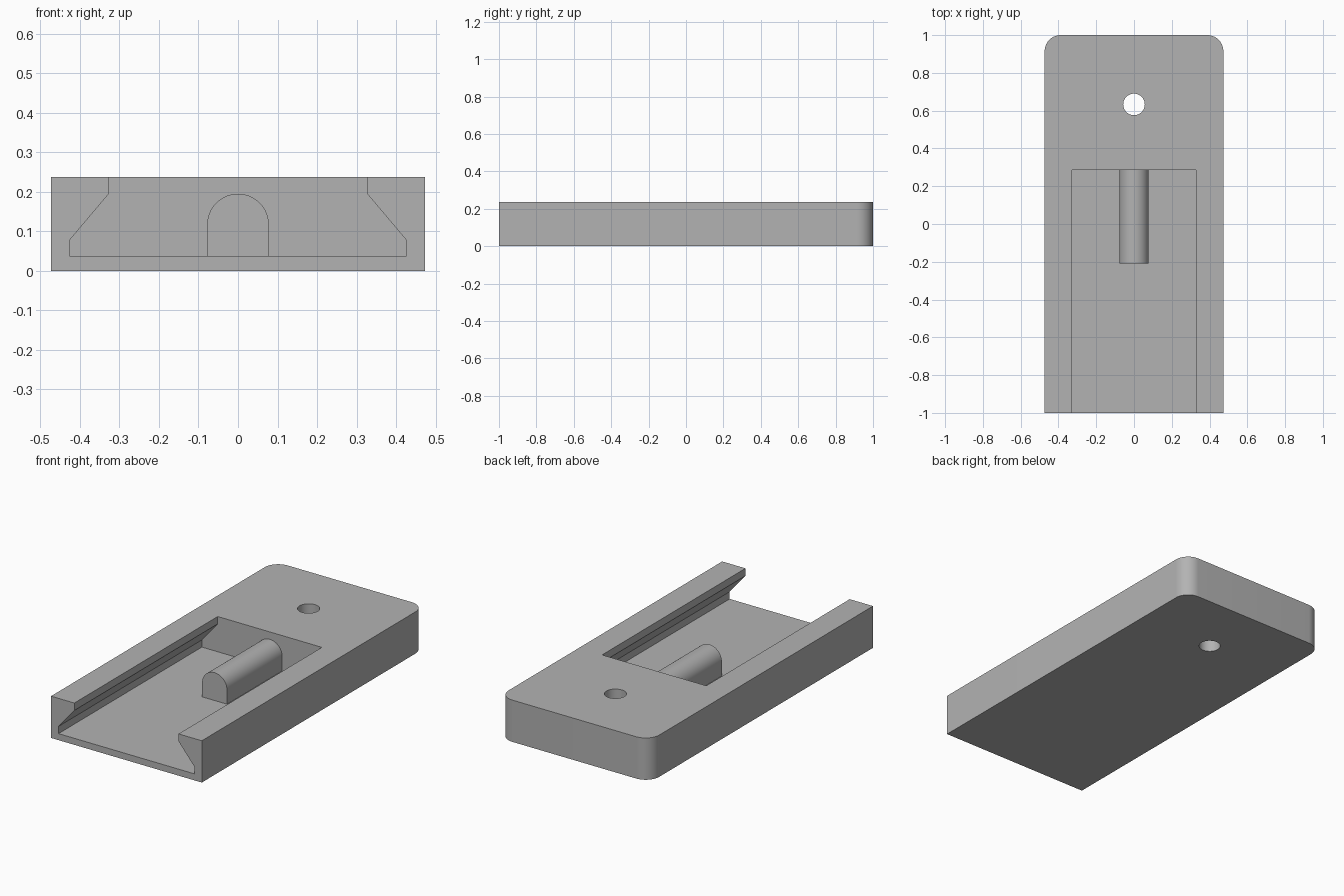
import bpy, bmesh, math
from mathutils import Vector

cube = bpy.data.objects.get("Cube")
if cube:
    bpy.data.objects.remove(cube, do_unlink=True)

W, H = 0.473, 0.237          # half width and height of the body
FLOOR, STOP = 0.037, 0.285   # channel floor height and channel end
RIB_W, RIB_TOP = 0.078, 0.195

grey = bpy.data.materials.new("plain grey")
grey.use_nodes = True
colour = (0.45, 0.45, 0.45, 1)
grey.diffuse_color = colour
grey.node_tree.nodes["Principled BSDF"].inputs["Base Color"].default_value = colour


def arc(cx, cy, r, start, end, steps):
    """Points along an arc, angles in degrees."""
    angles = [math.radians(start + (end - start) * i / steps) for i in range(steps + 1)]
    return [(cx + r * math.cos(a), cy + r * math.sin(a)) for a in angles]


def prism(name, points, to_3d, sweep):
    """Extrude a closed 2D profile along a vector."""
    bm = bmesh.new()
    face = bm.faces.new([bm.verts.new(to_3d(*p)) for p in points])
    top = bmesh.ops.extrude_face_region(bm, geom=[face])["geom"]
    verts = [g for g in top if isinstance(g, bmesh.types.BMVert)]
    bmesh.ops.translate(bm, verts=verts, vec=Vector(sweep))
    bmesh.ops.recalc_face_normals(bm, faces=bm.faces)
    mesh = bpy.data.meshes.new(name)
    bm.to_mesh(mesh)
    bm.free()
    mesh.materials.append(grey)
    obj = bpy.data.objects.new(name, mesh)
    bpy.context.collection.objects.link(obj)
    return obj


def combine(target, tool, operation):
    """Apply a boolean and discard the tool."""
    mod = target.modifiers.new(tool.name, "BOOLEAN")
    mod.operation, mod.object, mod.solver = operation, tool, "EXACT"
    bpy.context.view_layer.objects.active = target
    bpy.ops.object.modifier_apply(modifier=mod.name)
    bpy.data.objects.remove(tool, do_unlink=True)


# Body: slab with rounded back corners
r = 0.085
outline = [(-W, -1), (W, -1)]
outline += arc(W - r, 1 - r, r, 0, 90, 16) + arc(r - W, 1 - r, r, 90, 180, 16)
body = prism("slide_mount_body", outline, lambda x, y: (x, y, 0), (0, 0, H))

# Dovetail channel, open at the front
half = [(0.426, FLOOR), (0.426, 0.078), (0.327, 0.195), (0.327, H + 0.1)]
dovetail = half + [(-x, z) for x, z in reversed(half)]
channel = prism("channel_cutter", dovetail, lambda x, z: (x, -1.1, z), (0, STOP + 1.1, 0))
combine(body, channel, "DIFFERENCE")

# Round-topped rib, sunk slightly into the floor and end wall
rib_profile = [(-RIB_W, FLOOR - 0.015), (RIB_W, FLOOR - 0.015)]
rib_profile += arc(0, RIB_TOP - RIB_W, RIB_W, 0, 180, 40)
rib = prism("locating_rib", rib_profile, lambda x, z: (x, -0.21, z), (0, STOP + 0.225, 0))
combine(body, rib, "UNION")

# Screw hole through the back block
circle = arc(0, 0.633, 0.057, 0, 360, 48)[:-1]
hole = prism("hole_cutter", circle, lambda x, y: (x, y, -0.1), (0, 0, H + 0.2))
combine(body, hole, "DIFFERENCE")

# Smooth the curved walls, keep the edges crisp
bpy.ops.object.select_all(action="DESELECT")
body.select_set(True)
bpy.context.view_layer.objects.active = body
bpy.ops.object.shade_smooth_by_angle(angle=math.radians(25))
